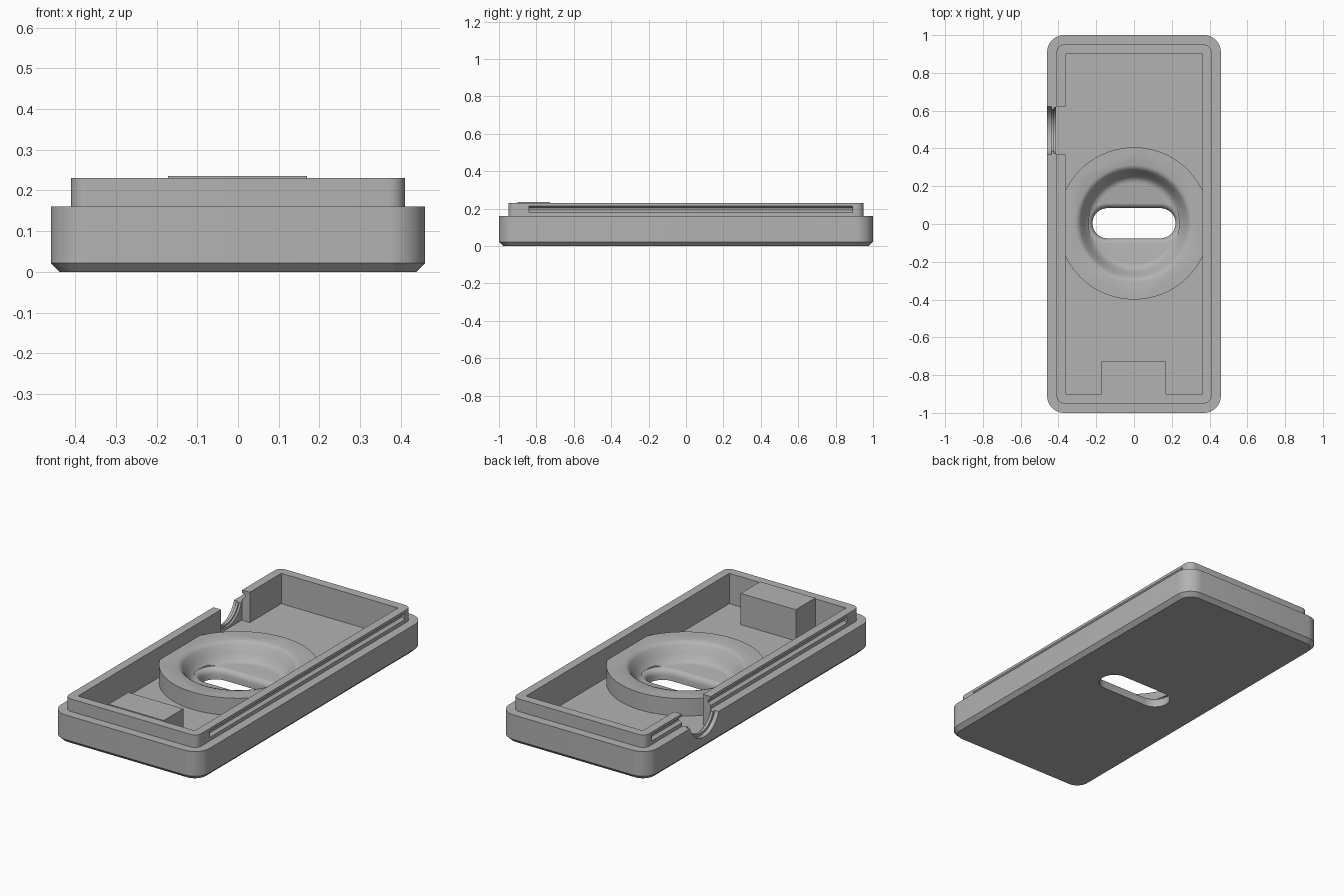
import bpy, bmesh, math

if "Cube" in bpy.data.objects:
    bpy.data.objects.remove(bpy.data.objects["Cube"])

grey = bpy.data.materials.new("light grey plastic")
grey.diffuse_color = (0.45, 0.45, 0.45, 1)
grey.use_nodes = True
grey.node_tree.nodes["Principled BSDF"].inputs["Base Color"].default_value = grey.diffuse_color


def make(name, rings):
    """Solid lofted through rings of equal point count, with flat end caps."""
    bm = bmesh.new()
    loops = [[bm.verts.new(p) for p in ring] for ring in rings]
    n = len(loops[0])
    for a, b in zip(loops, loops[1:]):
        for i in range(n):
            j = (i + 1) % n
            bm.faces.new((a[i], a[j], b[j], b[i]))
    bm.faces.new(loops[0][::-1])
    bm.faces.new(loops[-1])
    bmesh.ops.recalc_face_normals(bm, faces=bm.faces)
    mesh = bpy.data.meshes.new(name)
    bm.to_mesh(mesh)
    bm.free()
    mesh.materials.append(grey)
    ob = bpy.data.objects.new(name, mesh)
    bpy.context.collection.objects.link(ob)
    return ob


def rounded(hx, hy, r, z, cy=0.0, seg=10):
    """Rounded rectangle outline at height z."""
    pts = []
    for k, (sx, sy) in enumerate([(1, 1), (-1, 1), (-1, -1), (1, -1)]):
        for i in range(seg + 1):
            a = math.pi / 2 * (k + i / seg)
            pts.append((sx * (hx - r) + r * math.cos(a),
                        cy + sy * (hy - r) + r * math.sin(a), z))
    return pts


def circle(r, z, n=96):
    return [(r * math.cos(2 * math.pi * i / n), 0.003 + r * math.sin(2 * math.pi * i / n), z)
            for i in range(n)]


def box(name, x0, x1, y0, y1, z0, z1):
    return make(name, [[(x0, y0, z), (x1, y0, z), (x1, y1, z), (x0, y1, z)] for z in (z0, z1)])


def combine(target, tool, operation):
    """Boolean the tool into the target, then discard the tool."""
    mod = target.modifiers.new(operation, 'BOOLEAN')
    mod.operation, mod.object, mod.solver = operation, tool, 'EXACT'
    bpy.context.view_layer.objects.active = target
    bpy.ops.object.modifier_apply(modifier=mod.name)
    bpy.data.objects.remove(tool)


# Case: chamfered base, straight wall, ledge and raised lip
case = make("case", [
    rounded(0.438, 0.978, 0.068, 0),
    rounded(0.46, 1.0, 0.09, 0.022),
    rounded(0.46, 1.0, 0.09, 0.16),
    rounded(0.41, 0.95, 0.04, 0.16),
    rounded(0.41, 0.95, 0.04, 0.23)])

# Square-cornered cavity
FLOOR = 0.06
combine(case, box("cavity", -0.362, 0.362, -0.9, 0.9, FLOOR, 0.4), 'DIFFERENCE')

# Round boss, buried slightly in the floor and side walls
combine(case, make("boss", [circle(0.403, 0.04), circle(0.403, 0.157)]), 'UNION')

# Dished recess in the boss
dish = [(0.215, 0.06), (0.232, 0.064), (0.245, 0.075), (0.264, 0.105),
        (0.284, 0.14), (0.295, 0.152), (0.31, 0.157), (0.31, 0.3)]
combine(case, make("dish", [circle(r, z) for r, z in dish]), 'DIFFERENCE')

# Flared slot through the floor
flare = [(0, -0.1), (0, 0.03), (0.003, 0.042), (0.01, 0.052), (0.018, 0.058), (0.03, 0.061), (0.03, 0.07)]
combine(case, make("slot", [rounded(0.22 + e, 0.08 + e, 0.0799 + e, z, 0.004) for e, z in flare]),
        'DIFFERENCE')

# Cable notch in the left wall: square inner pocket, stepped round outer opening
combine(case, box("pocket", -0.412, -0.3, 0.368, 0.622, FLOOR, 0.4), 'DIFFERENCE')


def barrel(x, r, n=64):
    return [(x, 0.495 + r * math.cos(2 * math.pi * i / n), 0.2 + r * math.sin(2 * math.pi * i / n))
            for i in range(n)]


combine(case, make("notch", [barrel(-0.6, 0.133), barrel(-0.437, 0.133), barrel(-0.437, 0.118),
                             barrel(-0.423, 0.118), barrel(-0.423, 0.128), barrel(-0.39, 0.128)]),
        'DIFFERENCE')

# Snap grooves along both long sides of the lip
for s in (-1, 1):
    section = [(0.43, 0.18), (0.41, 0.18), (0.394, 0.192), (0.394, 0.203), (0.41, 0.215), (0.43, 0.215)]
    groove = make("groove", [[(s * x, y, z) for x, z in section] for y in (-0.84, 0.89)])
    combine(case, groove, 'DIFFERENCE')

# Support block standing on the floor at the front
block = box("support_block", -0.172, 0.17, -0.9, -0.727, FLOOR, 0.235)

bpy.ops.object.select_all(action='DESELECT')
case.select_set(True)
bpy.context.view_layer.objects.active = case
bpy.ops.object.shade_smooth_by_angle(angle=math.radians(30))
